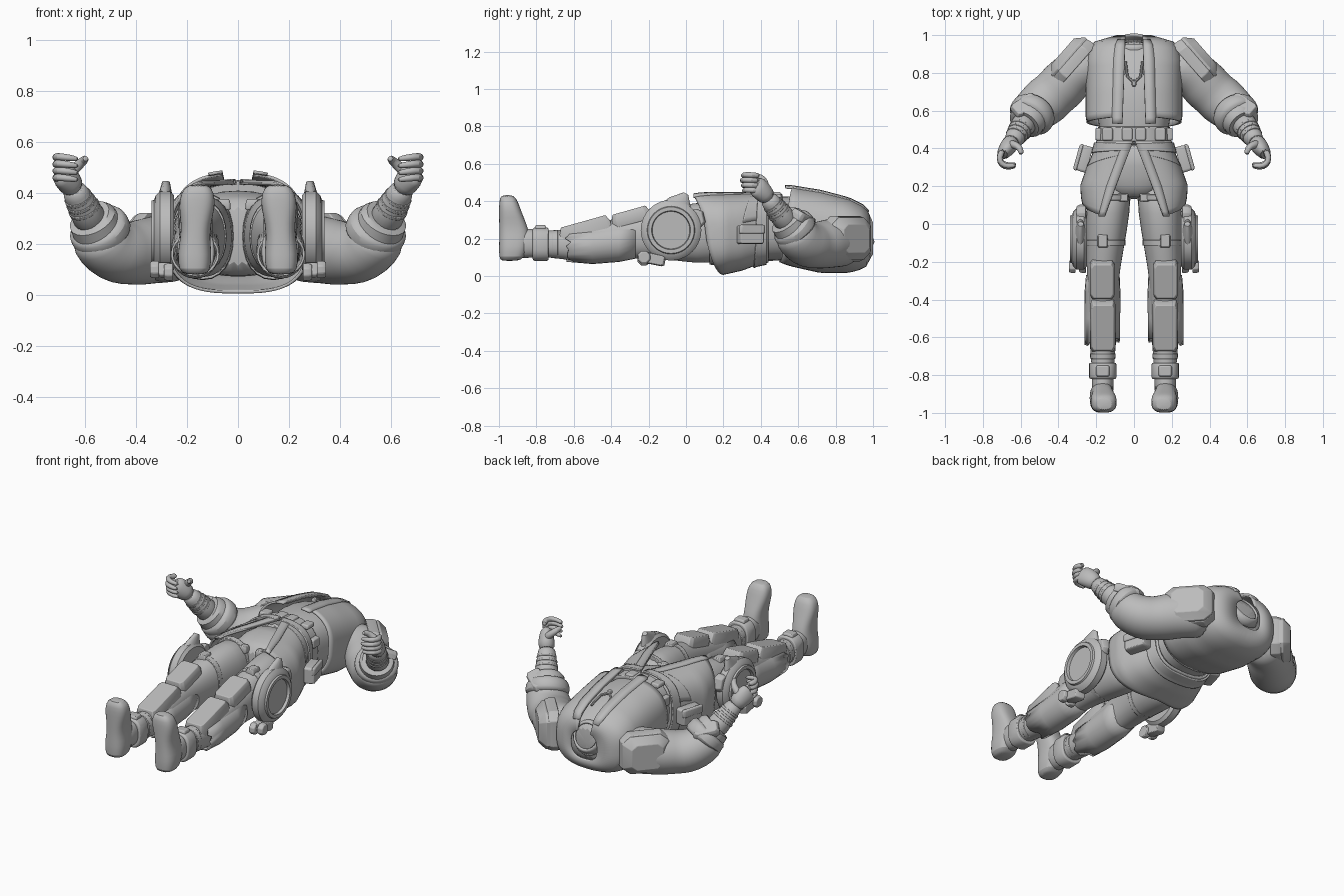
import bpy, bmesh, math, random
from mathutils import Vector

random.seed(4)
cube = bpy.data.objects.get("Cube")
if cube:
    bpy.data.objects.remove(cube)

grey = bpy.data.materials.new("plain grey")
grey.use_nodes = True
grey.diffuse_color = (0.5, 0.5, 0.5, 1)
grey.node_tree.nodes["Principled BSDF"].inputs["Base Color"].default_value = (0.5, 0.5, 0.5, 1)


def finish(name, bm, mirror=True, smooth=0, solid=0, bevel=0):
    """Turn a bmesh into an object with its modifiers."""
    bmesh.ops.recalc_face_normals(bm, faces=bm.faces)
    mesh = bpy.data.meshes.new(name)
    bm.to_mesh(mesh)
    bm.free()
    mesh.materials.append(grey)
    mesh.shade_smooth()
    mesh.set_sharp_from_angle(angle=math.radians(38))
    ob = bpy.data.objects.new(name, mesh)
    bpy.context.collection.objects.link(ob)
    if mirror:
        ob.modifiers.new("Mirror", "MIRROR")
    if solid:
        mod = ob.modifiers.new("Solidify", "SOLIDIFY")
        mod.thickness, mod.offset = solid, 0
    if bevel:
        mod = ob.modifiers.new("Bevel", "BEVEL")
        mod.width, mod.segments = bevel, 2
    if smooth:
        mod = ob.modifiers.new("Subdivision", "SUBSURF")
        mod.levels = mod.render_levels = smooth
    return ob


def oval(angle, power):
    c, s = math.cos(angle), math.sin(angle)
    return (math.copysign(abs(c) ** (2 / power), c), math.copysign(abs(s) ** (2 / power), s))


def loft(name, rings, axis=None, ref=(0, 0, 1), power=2, n=24, caps=True, jag=0, **opts):
    """Skin oval rings (x, y, z, half width, half height) along a path."""
    bm = bmesh.new()
    centres = [Vector(r[:3]) for r in rings]
    loops = []
    for i, r in enumerate(rings):
        t = Vector(axis) if axis else centres[min(i + 1, len(rings) - 1)] - centres[max(i - 1, 0)]
        t.normalize()
        u = t.cross(Vector(ref)).normalized()
        v = u.cross(t)
        loop = []
        for k in range(n):
            a, b = oval(math.tau * k / n, power)
            slip = t * random.uniform(-jag, jag) if i == len(rings) - 1 else Vector()
            loop.append(bm.verts.new(centres[i] + u * a * r[3] + v * b * r[4] + slip))
        loops.append(loop)
    for low, high in zip(loops, loops[1:]):
        for k in range(n):
            bm.faces.new((low[k], low[(k + 1) % n], high[(k + 1) % n], high[k]))
    if caps:
        bm.faces.new(loops[0])
        bm.faces.new(loops[-1])
    return finish(name, bm, **opts)


def plate(name, loc, along, normal, length, width, thick, taper=0.85, cut=0.3, bevel=0.004, **opts):
    """Chamfered slab; loc is the middle of its outer face."""
    bm = bmesh.new()
    along, normal = Vector(along).normalized(), Vector(normal).normalized()
    side = along.cross(normal)
    c = 1 - cut
    shape = [(1, c), (c, 1), (-c, 1), (-1, c), (-1, -c), (-c, -1), (c, -1), (1, -c)]
    loops = [[bm.verts.new(Vector(loc) - normal * d + along * p * length * s + side * q * width * s)
              for p, q in shape] for d, s in ((thick, 1), (thick * 0.4, 1), (0, taper))]
    for low, high in zip(loops, loops[1:]):
        for k in range(8):
            bm.faces.new((low[k], low[(k + 1) % 8], high[(k + 1) % 8], high[k]))
    bm.faces.new(loops[0])
    bm.faces.new(loops[-1])
    return finish(name, bm, bevel=bevel, **opts)


def section(table, y):
    for a, b in zip(table, table[1:]):
        if a[0] >= y >= b[0]:
            f = (a[0] - y) / (a[0] - b[0])
            return [p + (q - p) * f for p, q in zip(a[1:], b[1:])]
    return table[0][1:] if y > table[0][0] else table[-1][1:]


def garment(name, table, top, hem, gap, reach=(0, 1), lift=0, power=2.6, solid=0.012):
    """Open-fronted cloth; hem is (front, back), gap the half opening at (top, bottom)."""
    bm = bmesh.new()
    rows, cols = 14, max(2, int(28 * (reach[1] - reach[0])))
    grid = []
    for i in range(rows + 1):
        u = i / rows
        opening = gap[0] + (gap[1] - gap[0]) * u
        line = []
        for j in range(cols + 1):
            s = reach[0] + (reach[1] - reach[0]) * j / cols
            y = top + (hem[0] + (hem[1] - hem[0]) * s - top) * u
            width, back, front = section(table, y)
            edge = math.asin(min(1, opening / width) ** (power / 2))
            c, d = oval(edge + (math.pi - edge) * s, power)
            x = (width + lift) * d if s < 1 else 0
            line.append(bm.verts.new((x, y, (front + back) / 2 + ((front - back) / 2 + lift) * c)))
        grid.append(line)
    for a, b in zip(grid, grid[1:]):
        for j in range(cols):
            bm.faces.new((a[j], a[j + 1], b[j + 1], b[j]))
    return finish(name, bm, solid=solid)


Y, Z, X = (0, -1, 0), (0, 0, 1), (1, 0, 0)

# Torso and pelvis
loft("undershirt", [(0, .97, .21, .10, .09), (0, .92, .2, .19, .14), (0, .8, .22, .22, .185),
                    (0, .65, .245, .21, .185), (0, .5, .26, .18, .165), (0, .4, .255, .18, .165)],
     axis=Y, power=2.5, mirror=False, smooth=1)
loft("pelvis", [(0, .45, .255, .18, .165), (0, .3, .24, .22, .17), (0, .2, .23, .2, .16),
                (0, .13, .23, .1, .13)], axis=Y, power=2.5, mirror=False, smooth=1)
loft("collar", [(0, .935, .235, .1, .1), (0, .965, .25, .085, .085), (0, .975, .255, .075, .075)],
     axis=(0, -1, -.4), caps=False, solid=.012, mirror=False)

# Open jacket with narrow lapels
jacket = [(.994, .09, .12, .29), (.98, .17, .075, .335), (.95, .225, .045, .37), (.87, .25, .022, .41),
          (.72, .25, .022, .45), (.55, .25, .06, .478), (.5, .23, .08, .478)]
garment("jacket", jacket, .994, (.57, .5), (.045, .06))
garment("jacket_lapel", jacket, .975, (.53, .56), (.045, .06), reach=(0, .07), lift=.006)
loft("pendant_cord", [(.045, .86, .39, .007, .007), (.035, .78, .425, .007, .007),
                      (0, .75, .435, .009, .009)], n=8, ref=X)
plate("pendant", (0, .745, .45), Y, Z, .016, .012, .02, mirror=False)

# Belt and coat skirt
loft("belt", [(0, .515, .262, .19, .178), (0, .435, .262, .196, .182)], axis=Y, power=2.6,
     mirror=False, bevel=.005)
for i, x in enumerate((.035, .14)):
    plate("belt_buckle_%d" % i, (x, .475, .452 - .1 * x), Y, Z, .035, .028, .025, cut=.2)
plate("belt_side_box", (.205, .475, .33), Y, X, .034, .03, .03, cut=.2)
skirt = [(.45, .19, .08, .438), (.38, .21, .065, .438), (.3, .245, .035, .438), (.2, .28, .012, .44),
         (.12, .272, .01, .445), (.04, .25, .01, .452)]
garment("coat_skirt", skirt, .44, (.04, .2), (.005, .155), power=2.9)
garment("skirt_front_trim", skirt, .42, (.04, .055), (.01, .155), reach=(0, .06), lift=.006, power=2.9)
garment("skirt_waistband", skirt, .43, (.39, .36), (.01, .02), lift=.01, power=2.9)
garment("hip_sash", skirt, .4, (.37, .22), (.02, .04), reach=(0, .45), lift=.004, power=2.9, solid=.008)
tilt, outward = (-.28, 1, 0), Vector((1, .28, 0)).normalized()
plate("hip_pouch", (.298, .355, .22), tilt, outward, .07, .05, .065, cut=.15, taper=.92)
plate("hip_pouch_flap", (.305, .357, .25), tilt, outward, .072, .024, .02, cut=.15)

# Legs
loft("leg", [(.125, .24, .23, .12, .165), (.14, .05, .23, .117, .165), (.15, -.1, .23, .102, .14),
             (.163, -.25, .213, .088, .118), (.165, -.35, .203, .08, .112), (.165, -.5, .178, .082, .1),
             (.165, -.65, .165, .068, .08), (.165, -.75, .172, .06, .068), (.166, -.84, .175, .056, .078),
             (.167, -.92, .175, .062, .086)],
     axis=Y, power=2.2, smooth=1)
loft("calf_wrap", [(.165, -.27, .2, .084, .102), (.167, -.36, .18, .09, .1), (.168, -.5, .163, .09, .094),
                   (.168, -.62, .16, .09, .082)], axis=Y, caps=False, jag=.025, solid=.01)
for i, (y, x, w, h, z) in enumerate(((.14, .138, .122, .172, .23), (-.1, .15, .106, .145, .23),
                                     (-.7, .165, .068, .077, .17))):
    loft("leg_strap_%d" % i, [(x, y + .015, z, w, h), (x, y - .015, z, w - .002, h - .003)],
         axis=Y, power=2.2, bevel=.003)
plate("thigh_pouch", (.165, -.09, .385), Y, Z, .035, .027, .05, cut=.15)
plate("thigh_buckle", (.06, .14, .375), Y, Z, .022, .03, .04, cut=.2)
slope = Vector((0, -.28, 1)).normalized()
plate("knee_guard", (.168, -.305, .352), (0, -1, -.28), slope, .104, .066, .075, taper=.88, cut=.22)
plate("shin_guard", (.165, -.55, .292), (0, -1, -.28), slope, .14, .066, .085, taper=.88, cut=.15)
loft("ankle_cuff", [(.166, -.735, .17, .07, .085), (.165, -.745, .17, .073, .09),
                    (.165, -.81, .17, .073, .09), (.165, -.82, .17, .068, .082)],
     axis=Y, power=2.6, bevel=.004)
plate("ankle_buckle", (.165, -.778, .272), Y, Z, .03, .035, .03, cut=.2)

# Boots, built from heel to toe
loft("boot", [(.168, -.945, .08, .04, .04), (.17, -.93, .095, .062, .07), (.17, -.92, .16, .068, .08),
              (.168, -.916, .22, .058, .082), (.164, -.926, .28, .058, .073), (.161, -.94, .345, .072, .06),
              (.158, -.949, .4, .066, .05), (.156, -.955, .435, .042, .034)],
     axis=Z, ref=(0, 1, 0), power=2.6, smooth=1)

# Round hip holsters
hub = (-.08, .245)
loft("holster_drum", [(x, *hub, r, r) for x, r in ((.25, .145), (.265, .162), (.305, .162), (.322, .145),
                                                   (.328, .128), (.338, .124), (.338, .104), (.322, .1))],
     axis=X, n=40)
loft("holster_horn", [(.285, -.06, .33, .1, .035), (.284, -.03, .39, .065, .027),
                      (.282, 0, .44, .014, .016)], ref=X, n=16)
plate("holster_arm", (.305, .03, .3), (0, 1, .25), X, .07, .05, .05, cut=.4)
for i, (x, y, z) in enumerate(((.325, -.225, .1), (.27, -.225, .09))):
    plate("holster_wheel_%d" % i, (x + .02, y, z), Y, X, .034, .034, .035, cut=.58)
plate("holster_foot", (.325, -.17, .09), (0, 1, -.2), X, .06, .03, .06, cut=.25)

# Sleeves with soft folds, and cuffs
loft("sleeve", [(.18, .86, .19, .115, .125), (.27, .83, .185, .128, .138), (.335, .78, .175, .125, .13),
                (.375, .735, .168, .135, .13), (.42, .692, .162, .126, .122), (.462, .655, .164, .135, .124),
                (.508, .617, .183, .124, .118), (.54, .585, .22, .122, .114), (.557, .56, .255, .1, .1)],
     smooth=1)
loft("cuff_outer", [(.525, .602, .222, .108, .108), (.53, .594, .234, .126, .12),
                    (.55, .564, .268, .125, .118), (.56, .55, .283, .105, .103)], smooth=1)
loft("cuff_inner", [(.552, .565, .262, .1, .1), (.57, .538, .298, .096, .094), (.576, .53, .306, .08, .08)])
plate("cuff_plate", (.578, .638, .335), (.75, -.5, .25), (.1, .45, .9), .075, .045, .05, cut=.25)

# Forearms, palms and curled fingers
loft("forearm", [(.565, .555, .27, .072, .072), (.6, .502, .335, .064, .062), (.637, .448, .403, .05, .048),
                 (.645, .435, .42, .046, .044)], smooth=1)
for i in range(3):
    f = i * .32
    x, y, z, r = .6 + .035 * f, .502 - .05 * f, .335 + .064 * f, .064 - .013 * f
    loft("forearm_strap_%d" % i, [(x, y, z, r, r), (x + .005, y - .008, z + .01, r, r)], bevel=.002)
loft("palm", [(.64, .443, .41, .044, .044), (.658, .42, .44, .048, .054), (.68, .39, .47, .042, .06),
              (.7, .362, .49, .03, .054)], n=16, smooth=1)
for i in range(4):
    z = .455 + i * .027
    y = .006 * abs(i - 2)
    loft("finger_%d" % i, [(.692, .39 + y, z, .018, .016), (.717, .345 + y, z + .004, .018, .016),
                           (.703, .31 + y, z + .006, .017, .015), (.665, .297 + y, z + .002, .015, .014),
                           (.622, .307 + y, z - .005, .01, .01)], n=10, smooth=1)
loft("thumb", [(.665, .425, .47, .025, .025), (.628, .42, .505, .022, .022), (.6, .4, .53, .018, .018),
               (.595, .365, .535, .013, .013)], n=10, smooth=1)

# Faceted shoulder armour
slant, out = (.66, -.75, 0), (.75, .66, 0)
plate("shoulder_armour", (.378, .914, .2), slant, out, .134, .112, .1, taper=.68, cut=.35, bevel=.003)
plate("shoulder_rim", (.34, .878, .2), slant, out, .14, .122, .06, taper=.95, cut=.35)
